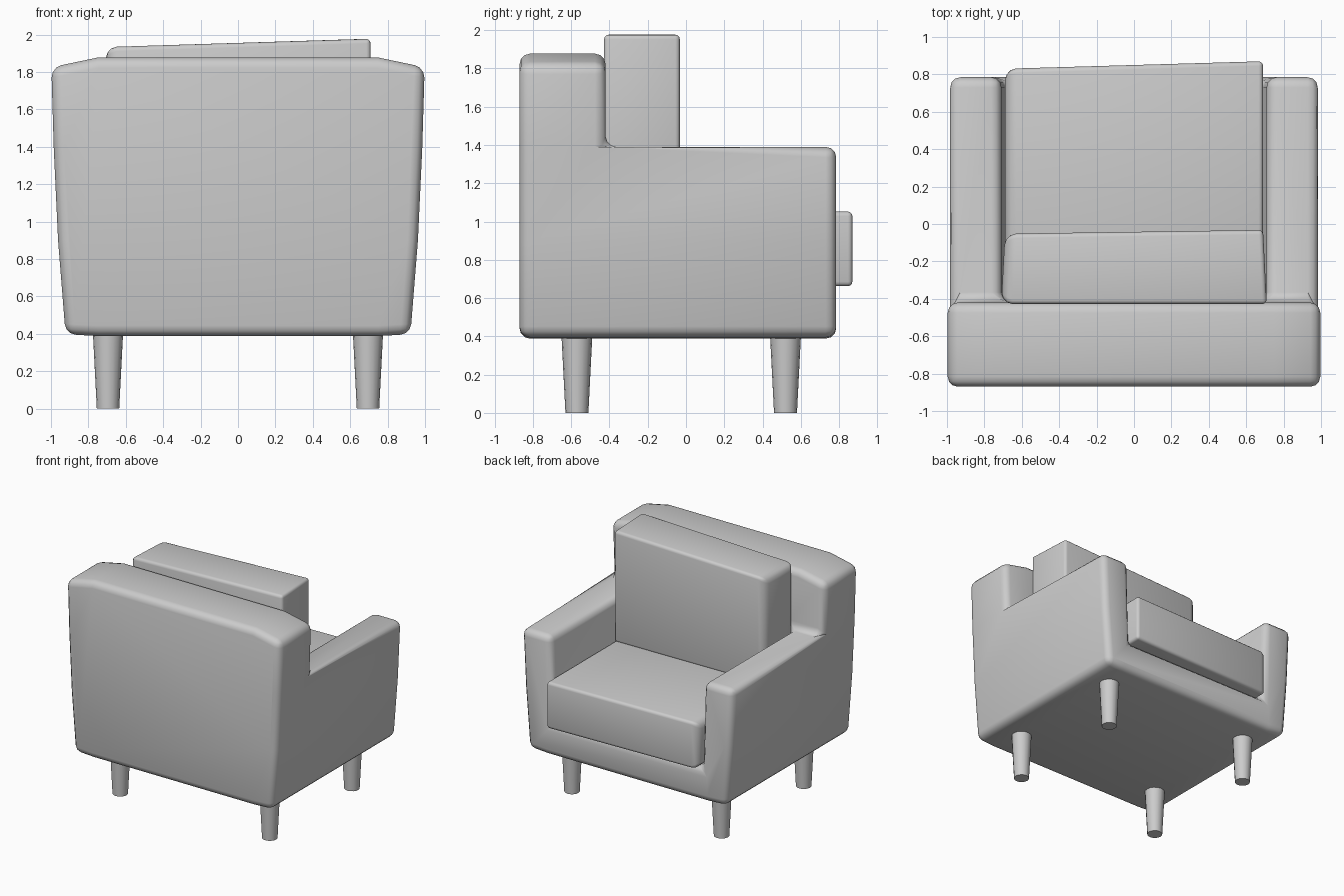
import bpy, bmesh, math

if "Cube" in bpy.data.objects:
    bpy.data.objects.remove(bpy.data.objects["Cube"])


def add_object(name, bm):
    bmesh.ops.recalc_face_normals(bm, faces=bm.faces)
    mesh = bpy.data.meshes.new(name)
    bm.to_mesh(mesh)
    bm.free()
    obj = bpy.data.objects.new(name, mesh)
    bpy.context.collection.objects.link(obj)
    return obj


def extrude_profile(name, profile, y0, y1):
    """Solid from an x-z outline, extruded along y."""
    bm = bmesh.new()
    face = bm.faces.new([bm.verts.new((x, y0, z)) for x, z in profile])
    ext = bmesh.ops.extrude_face_region(bm, geom=[face])["geom"]
    for v in ext:
        if isinstance(v, bmesh.types.BMVert):
            v.co.y = y1
    return add_object(name, bm)


def finish(obj):
    """Apply the modifiers and smooth everything but the hard edges."""
    bpy.context.view_layer.update()
    deps = bpy.context.evaluated_depsgraph_get()
    obj.data = bpy.data.meshes.new_from_object(obj.evaluated_get(deps))
    obj.modifiers.clear()
    bpy.ops.object.select_all(action='DESELECT')
    obj.select_set(True)
    bpy.context.view_layer.objects.active = obj
    bpy.ops.object.shade_smooth_by_angle(angle=math.radians(40))


# Upholstered body: full back outline run front to back
half = [(0.75, 0.388), (0.922, 0.398), (0.962, 0.9), (0.985, 1.39),
        (0.998, 1.825), (0.75, 1.877)]
outline = half + [(-x, z) for x, z in reversed(half)]
body = extrude_profile("body", outline, -0.87, 0.785)

# Cut away the seat well and the space above the arms
cut = [(2, 3), (2, 1.39), (0.71, 1.39), (0.69, 0.655)]
cutter = extrude_profile("body_cutter", cut + [(-x, z) for x, z in reversed(cut)], -0.42, 2)
cutter.hide_render = True
boolean = body.modifiers.new("cut", 'BOOLEAN')
boolean.operation = 'DIFFERENCE'
boolean.solver = 'EXACT'
boolean.object = cutter
bevel = body.modifiers.new("round", 'BEVEL')
bevel.width = 0.055
bevel.segments = 3
bevel.limit_method = 'ANGLE'
bevel.angle_limit = math.radians(40)
finish(body)
bpy.data.objects.remove(cutter)


def cushion(name, corner):
    """Skewed box; the -x end has softer edges than the +x end."""
    bm = bmesh.new()
    bmesh.ops.create_cube(bm, size=2)
    weight = bm.edges.layers.float.new("bevel_weight_edge")
    for e in bm.edges:
        left = all(v.co.x < 0 for v in e.verts)
        e[weight] = 1.0 if left else 0.4
    for v in bm.verts:
        v.co = corner(*v.co)
    obj = add_object(name, bm)
    mod = obj.modifiers.new("round", 'BEVEL')
    mod.width = 0.06
    mod.segments = 3
    mod.limit_method = 'WEIGHT'
    finish(obj)


# Seat cushion, front edge slightly skewed
cushion("seat_cushion", lambda x, y, z: (
    0.69 * x,
    0.85 + 0.02 * x if y > 0 else -0.42,
    1.052 if z > 0 else 0.662))

# Back cushion, top and front slightly skewed
cushion("back_cushion", lambda x, y, z: (
    (0.69 if y > 0 else 0.71) * x,
    -0.042 + 0.01 * x if y > 0 else -0.428,
    1.955 + 0.022 * x if z > 0 else 1.04))

# Tapered legs
for side, x in (("left", -0.695), ("right", 0.695)):
    for end, y in (("rear", -0.57), ("front", 0.52)):
        bpy.ops.mesh.primitive_cone_add(vertices=16, radius1=0.06, radius2=0.081,
                                        depth=0.41, location=(x, y, 0.205))
        leg = bpy.context.object
        leg.name = f"{end}_leg_{side}"
        finish(leg)
